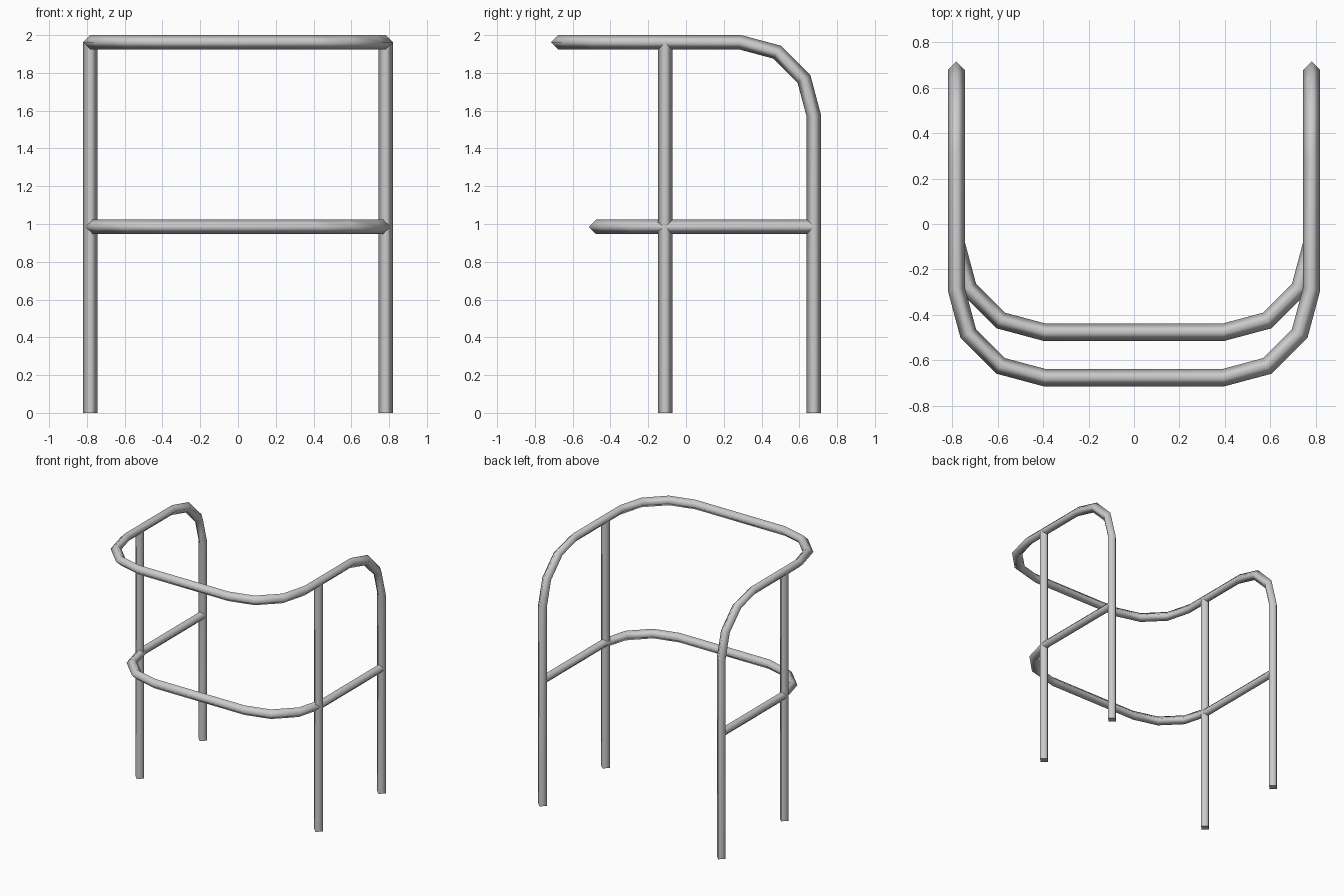
import bpy
import bmesh
from math import cos, sin, pi
from mathutils import Vector

if "Cube" in bpy.data.objects:
    bpy.data.objects.remove(bpy.data.objects["Cube"], do_unlink=True)

TUBE = 0.038        # tube radius, four-sided section
BEND = 0.39         # bend radius of every corner
SIDE = 0.782        # x of the side tubes
TOP = 1.962         # height of the arm rail
SEAT = 0.985        # height of the lower rail
BACK, FRONT = 0.677, -0.11   # y of the rear and front legs

grey = bpy.data.materials.new("grey_metal")
grey.use_nodes = True
grey.diffuse_color = (0.6, 0.6, 0.6, 1)
grey.node_tree.nodes["Principled BSDF"].inputs["Base Color"].default_value = (0.6, 0.6, 0.6, 1)


def tube(name, points):
    """Sweep a diamond section along a path with mitred corners."""
    path = [Vector(p) for p in points]
    dirs = [(b - a).normalized() for a, b in zip(path, path[1:])]
    side = Vector((1, 0, 0)) if abs(dirs[0].x) < 0.5 else Vector((0, 1, 0))
    up = dirs[0].cross(side)
    bm = bmesh.new()
    ring = [path[0] + TUBE * v for v in (side, up, -side, -up)]
    rings = [[bm.verts.new(v) for v in ring]]
    for i, d in enumerate(dirs):
        end = path[i + 1]
        n = (d + dirs[i + 1]).normalized() if i + 1 < len(dirs) else d
        ring = [v + d * ((end - v).dot(n) / d.dot(n)) for v in ring]
        rings.append([bm.verts.new(v) for v in ring])
    for a, b in zip(rings, rings[1:]):
        for k in range(4):
            m = (k + 1) % 4
            bm.faces.new((a[k], a[m], b[m], b[k])).smooth = True
    # flat end caps
    for r in (rings[0], rings[-1]):
        cap = bm.faces.new(r)
        for e in cap.edges:
            e.smooth = False
    bmesh.ops.recalc_face_normals(bm, faces=bm.faces)
    mesh = bpy.data.meshes.new(name)
    bm.to_mesh(mesh)
    bm.free()
    mesh.materials.append(grey)
    obj = bpy.data.objects.new(name, mesh)
    bpy.context.collection.objects.link(obj)
    return obj


def arc():
    """Quarter bend in three steps, as unit offsets scaled to the bend radius."""
    return [(BEND * cos(k * pi / 6), BEND * sin(k * pi / 6)) for k in range(4)]


def front_bend(y, z):
    """Left corner of a rail, from the side run round to the front run."""
    return [(SIDE - BEND + c, y + BEND - s, z) for c, s in arc()]


def mirrored(half):
    """Complete a left half path with its right half."""
    return half + [(-x, y, z) for x, y, z in reversed(half)]


# Arm rail and rear legs: one continuous bent tube
rear_bend = [(SIDE, BACK - BEND + c, TOP - BEND + s) for c, s in arc()]
tube("arm_rail_and_rear_legs",
     mirrored([(SIDE, BACK, 0)] + rear_bend + front_bend(-BACK, TOP)))

# Lower rail
tube("lower_rail", mirrored([(SIDE, BACK, SEAT)] + front_bend(-0.477, SEAT)))

# Front legs
for label, sign in (("left", 1), ("right", -1)):
    tube(label + "_front_leg", [(sign * SIDE, FRONT, 0), (sign * SIDE, FRONT, TOP)])
